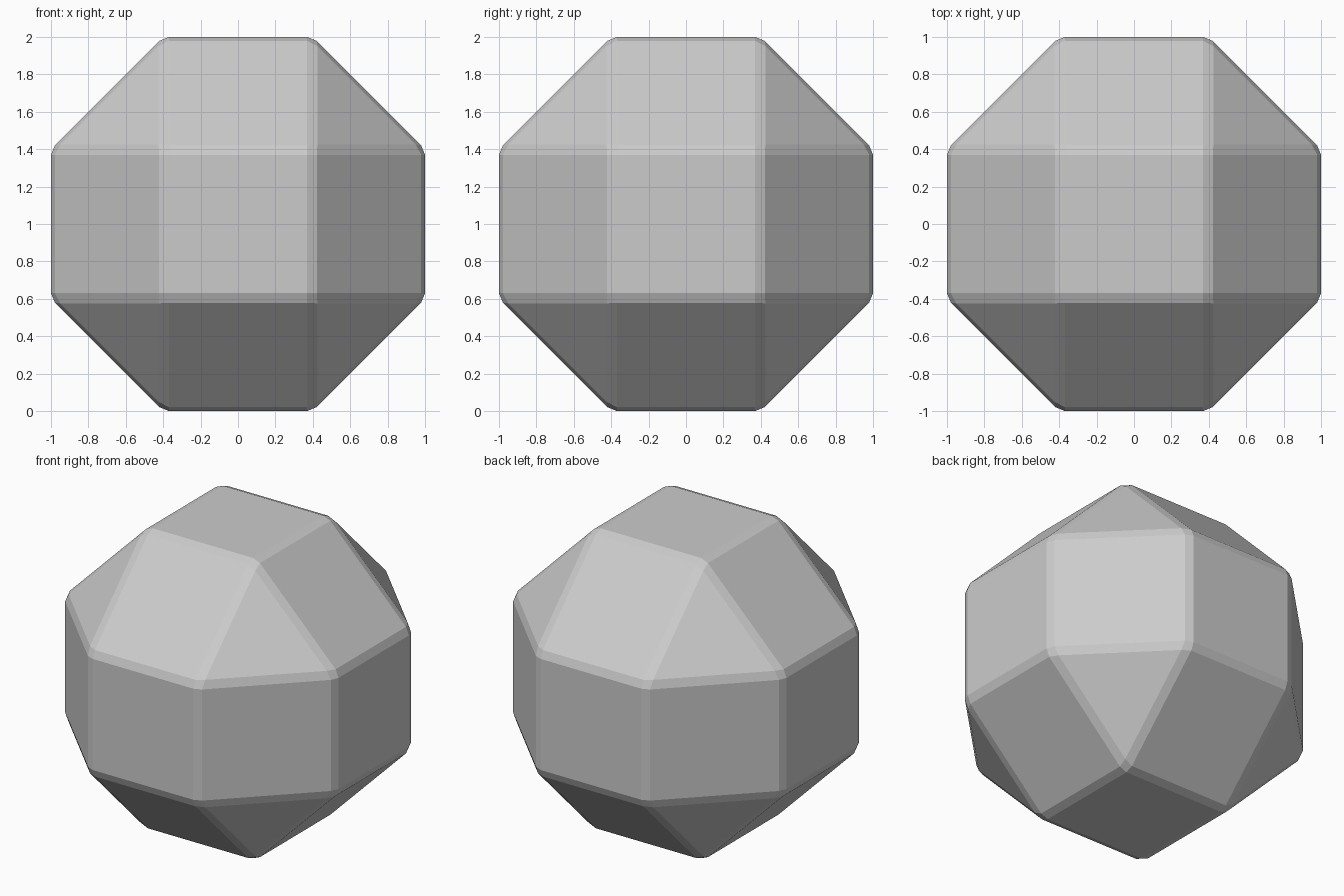
import bpy
import bmesh
from mathutils import Matrix

if "Cube" in bpy.data.objects:
    bpy.data.objects.remove(bpy.data.objects["Cube"])

# Faceted ball: a cube with wide edge chamfers, then a narrow chamfer on every edge
bm = bmesh.new()
bmesh.ops.create_cube(bm, size=2.0, matrix=Matrix.Translation((0, 0, 1)))
for width in (0.6, 0.03):
    bmesh.ops.bevel(bm, geom=bm.edges[:], offset=width, offset_type='OFFSET',
                    segments=1, profile=0.5, affect='EDGES', clamp_overlap=True)
bmesh.ops.recalc_face_normals(bm, faces=bm.faces[:])

mesh = bpy.data.meshes.new("faceted_ball")
bm.to_mesh(mesh)
bm.free()
ball = bpy.data.objects.new("faceted_ball", mesh)
bpy.context.collection.objects.link(ball)
